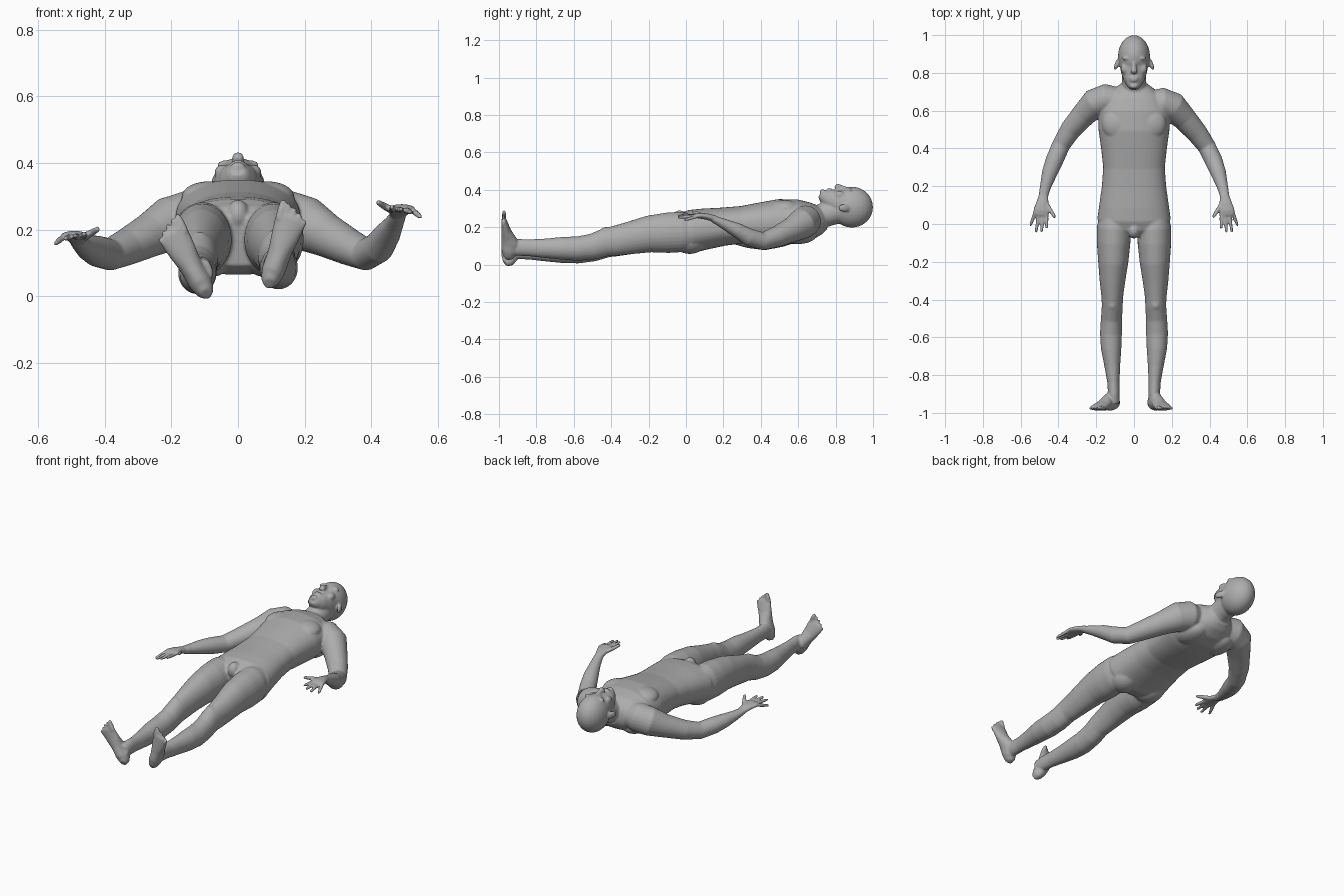
import bpy, bmesh, math
from mathutils import Vector, Matrix

bm = bmesh.new()


def loft(sections, up=(0, 0, 1), n=24, power=1.0):
    """Closed tube through (centre, half width, half height) sections."""
    up = Vector(up)
    pts = [Vector(s[0]) for s in sections]
    rings = []
    for i, (c, w, h) in enumerate(sections):
        t = (pts[min(i + 1, len(pts) - 1)] - pts[max(i - 1, 0)]).normalized()
        side = t.cross(up).normalized()
        top = side.cross(t).normalized()
        ring = []
        for k in range(n):
            a = 2 * math.pi * k / n
            ca, sa = math.cos(a), math.sin(a)
            u = math.copysign(abs(ca) ** power, ca) * w
            v = math.copysign(abs(sa) ** power, sa) * h
            ring.append(bm.verts.new(pts[i] + side * u + top * v))
        rings.append(ring)
    for a, b in zip(rings, rings[1:]):
        for k in range(n):
            m = (k + 1) % n
            bm.faces.new((a[k], a[m], b[m], b[k]))
    bm.faces.new(rings[0][::-1])
    bm.faces.new(rings[-1])


def ball(c, r, rot=None):
    m = Matrix.Translation(c)
    if rot:
        m = m @ Matrix.Rotation(rot[0], 4, rot[1])
    bmesh.ops.create_uvsphere(bm, u_segments=24, v_segments=16, radius=1,
                              matrix=m @ Matrix.Diagonal((*r, 1)))


def digit(a, b, r):
    """Finger or toe: a tapered tube with a rounded tip."""
    a, b = Vector(a), Vector(b)
    mid = a.lerp(b, 0.55)
    up = (0, 0, 1) if abs((b - a).normalized().z) < 0.7 else (0, 1, 0)
    loft([(a, r, r), (mid, r, r), (b, r * .8, r * .8)], up, 12)
    ball(b, (r * .8,) * 3)


# torso
loft([((0, y, z), w, h) for y, w, z, h in (
    (-.055, .13, .165, .075), (-.02, .18, .172, .10), (.03, .194, .178, .115),
    (.10, .184, .19, .11), (.20, .17, .203, .102), (.30, .163, .213, .10),
    (.40, .174, .22, .112), (.50, .188, .228, .122), (.60, .188, .23, .118),
    (.67, .16, .232, .10), (.72, .10, .237, .075), (.75, .06, .24, .05))],
    n=40, power=.86)
ball((0, -.035, .245), (.034, .042, .045))
for s in (-1, 1):
    ball((s * .088, .02, .135), (.086, .095, .078))       # buttock
    ball((s * .088, .53, .298), (.082, .085, .047))       # chest muscle
    ball((s * .09, .60, .16), (.075, .10, .05))           # shoulder blade

# neck, skull and jaw
loft([((0, .64, .225), .085, .07), ((0, .70, .25), .07, .065),
      ((0, .76, .272), .064, .066), ((0, .84, .295), .066, .07)])
ball((0, .887, .307), (.085, .113, .109))
loft([((0, y, z), w, h) for y, w, z, h in (
    (.718, .022, .378, .018), (.728, .034, .371, .03), (.755, .052, .357, .048),
    (.80, .068, .338, .068), (.85, .078, .322, .085), (.90, .078, .312, .095))],
    power=.9)
# nose, lips, brow, eyes, cheeks and ears
loft([((0, .872, .398), .010, .012), ((0, .835, .409), .012, .015),
      ((0, .808, .417), .018, .017), ((0, .797, .409), .014, .010)], n=16)
ball((0, .772, .401), (.024, .006, .009))
ball((0, .760, .399), (.022, .007, .010))
ball((0, .729, .388), (.022, .014, .016))
for s in (-1, 1):
    ball((s * .034, .877, .396), (.030, .010, .013))
    ball((s * .034, .853, .388), (.015, .010, .011))
    ball((s * .048, .822, .373), (.022, .028, .022))
    ball((s * .091, .846, .303), (.011, .034, .021), (s * .35, 'Z'))

# arms and hands: mirrored, with the two hands at different heights
for s, lift, dy in ((1, .08, 0), (-1, 0, .02)):
    z = lambda f: .165 + lift * f
    loft([((s * .07, .63 + dy, .235), .07, .07),
          ((s * .15, .64 + dy, .232), .082, .085),
          ((s * .205, .62 + dy, .217), .079, .082),
          ((s * .265, .56 + dy, .183), .065, .066),
          ((s * .335, .48 + dy, .147), .056, .055),
          ((s * .385, .41 + dy * .5, .125), .048, .048),
          ((s * .422, .335, z(.15) - .03), .047, .047),
          ((s * .447, .27, z(.5) - .02), .041, .039),
          ((s * .468, .20, z(.8) - .01), .030, .027),
          ((s * .481, .145, z(1)), .025, .019)])
    h = z(1)
    loft([((s * .478, .155, h), .024, .018), ((s * .485, .11, h + .012), .034, .017),
          ((s * .491, .07, h + .017), .043, .015), ((s * .494, .045, h + .016), .040, .011)])
    for x0, y0, x1, y1, dz in ((.462, .06, .462, -.018, .022), (.483, .05, .489, -.038, .016),
                               (.504, .05, .518, -.038, .008), (.523, .062, .547, -.004, -.006)):
        digit((s * x0, y0, h + .014), (s * x1, y1, h + dz), .0098)
    digit((s * .462, .105, h + .012), (s * .422, .04, h + .036), .0115)

# legs: (y, x, half width, z, half height); one lower leg lies a little higher
for s, up in ((-1, 0), (1, .018)):
    loft([((s * x, y, z + up * f), w, h) for y, x, w, z, h, f in (
        (.06, .105, .075, .18, .09, 0), (-.02, .107, .090, .175, .108, 0),
        (-.10, .108, .089, .17, .108, 0), (-.20, .110, .080, .163, .098, 0),
        (-.30, .114, .068, .142, .087, 0), (-.38, .115, .058, .123, .080, .2),
        (-.43, .115, .055, .112, .075, .4), (-.50, .119, .056, .085, .069, .6),
        (-.58, .122, .058, .071, .065, .8), (-.66, .121, .054, .069, .061, 1),
        (-.75, .115, .042, .069, .052, 1), (-.84, .109, .032, .072, .045, 1),
        (-.90, .107, .031, .074, .045, 1), (-.95, .106, .03, .07, .04, 1))], n=28)
    ball((s * .115, -.425, .158 + up * .4), (.032, .04, .036))    # kneecap

# feet: heel point, toe direction in x/z, tapering from heel to toes
for s, heel, toe in ((-1, (-.092, .004), (-.212, .215)), (1, (.092, .035), (.172, .268))):
    hv, tv = Vector((heel[0], 0, heel[1])), Vector((toe[0], 0, toe[1]))
    d = (tv - hv).normalized()
    side = Vector((d.z, 0, -d.x)) * s
    loft([(hv + d * q + Vector((0, -.988 + t / 2, 0)), w, t / 2) for q, w, t in (
        (.003, .016, .04), (.015, .028, .07), (.04, .035, .09), (.08, .035, .096),
        (.11, .036, .078), (.15, .042, .054), (.19, .047, .038), (.218, .043, .026))],
        (0, 1, 0))
    for k in range(5):
        o = side * (-.034 + .0175 * k)
        r = .0125 if k == 0 else .0088
        b = hv + d * (.247 - .0022 * k * k) + o * 1.15
        a = hv + d * .195 + o
        digit(a + Vector((0, -.974, 0)), b + Vector((0, -.985 + r, 0)), r)

bmesh.ops.recalc_face_normals(bm, faces=bm.faces[:])
mesh = bpy.data.meshes.new("body")
bm.to_mesh(mesh)
bm.free()
body = bpy.data.objects.new("body", mesh)
bpy.context.collection.objects.link(body)

skin = bpy.data.materials.new("plain_grey")
skin.diffuse_color = (.42, .42, .42, 1)
mesh.materials.append(skin)

# fuse the parts into one smooth skin
fuse = body.modifiers.new("fuse", 'REMESH')
fuse.mode = 'VOXEL'
fuse.voxel_size = .0055
fuse.use_smooth_shade = True
soft = body.modifiers.new("soften", 'SMOOTH')
soft.factor = .5
soft.iterations = 5
